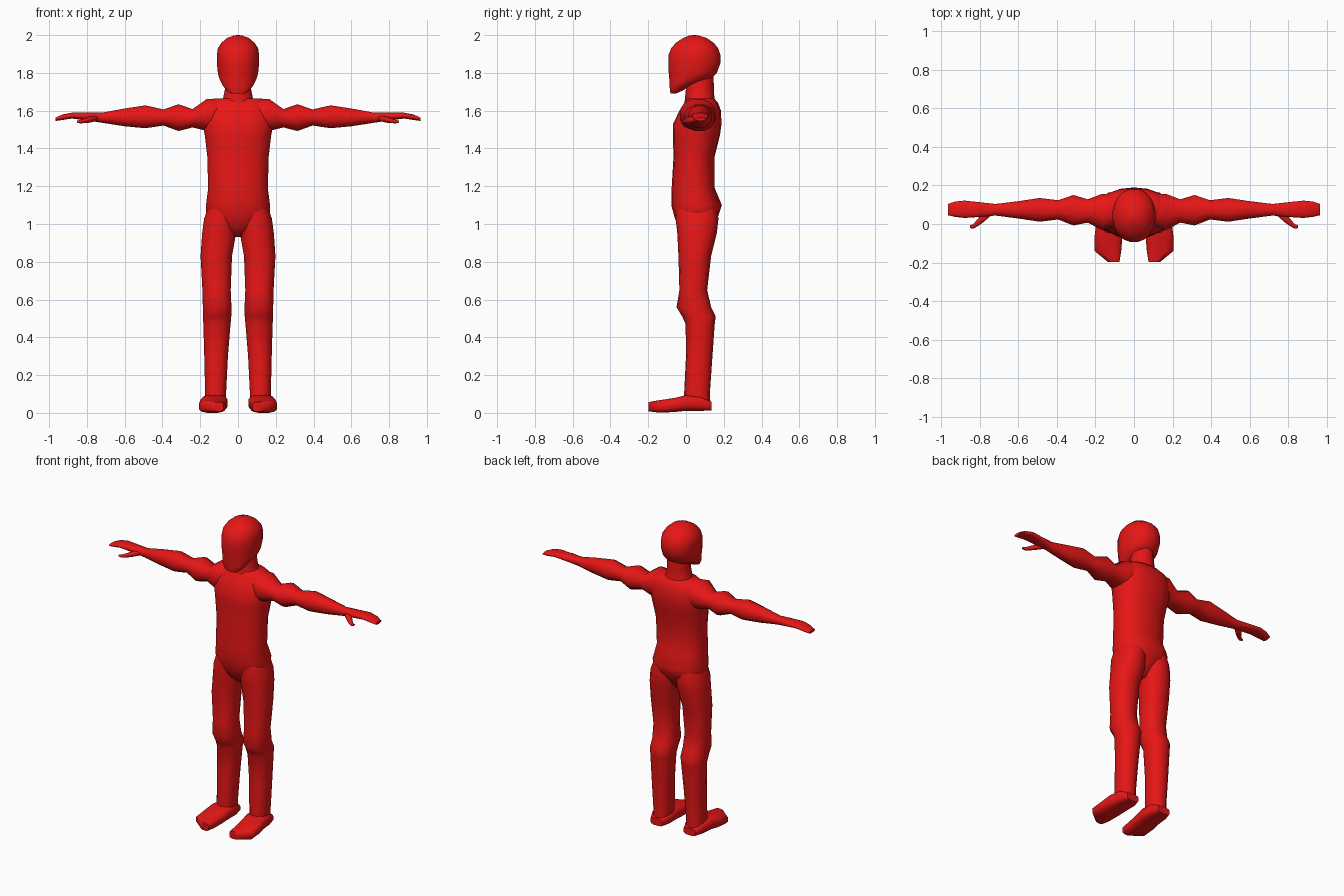
import bpy, bmesh, math
from mathutils import Vector

red = bpy.data.materials.new("red")
red.diffuse_color = (0.8, 0.008, 0.008, 1)


def loft(name, axis, rings, sides=14, power=2.3, mirror=False):
    """Skin over rings (t, a0, a1, b0, b1): position on axis, then the extents
    on the other two axes (z: x,y   x: y,z   y: x,z)."""
    bm = bmesh.new()
    loops = []
    for t, a0, a1, b0, b1 in rings:
        loop = []
        for i in range(sides):
            ang = 2 * math.pi * (i + 0.5) / sides
            c, s = math.cos(ang), math.sin(ang)
            a = (a0 + a1) / 2 + (a1 - a0) / 2 * math.copysign(abs(c) ** (2 / power), c)
            b = (b0 + b1) / 2 + (b1 - b0) / 2 * math.copysign(abs(s) ** (2 / power), s)
            co = {"x": (t, a, b), "y": (a, t, b), "z": (a, b, t)}[axis]
            loop.append(bm.verts.new(co))
        loops.append(loop)
    for lo, hi in zip(loops, loops[1:]):
        for i in range(sides):
            j = (i + 1) % sides
            bm.faces.new((lo[i], lo[j], hi[j], hi[i]))
    bm.faces.new(loops[0])
    bm.faces.new(loops[-1])
    if mirror:
        copy = bmesh.ops.duplicate(bm, geom=bm.verts[:] + bm.edges[:] + bm.faces[:])
        for v in copy["geom"]:
            if isinstance(v, bmesh.types.BMVert):
                v.co.x = -v.co.x
    bmesh.ops.recalc_face_normals(bm, faces=bm.faces[:])
    me = bpy.data.meshes.new(name)
    bm.to_mesh(me)
    bm.free()
    me.materials.append(red)
    ob = bpy.data.objects.new(name, me)
    bpy.context.collection.objects.link(ob)
    bpy.ops.object.select_all(action="DESELECT")
    ob.select_set(True)
    bpy.context.view_layer.objects.active = ob
    bpy.ops.object.shade_smooth_by_angle(angle=math.radians(60))
    return ob


def sym(z, r, y0, y1):
    return (z, -r, r, y0, y1)


# Torso, from crotch to collar
loft("torso", "z", [
    sym(0.93, 0.03, 0.01, 0.09), sym(0.98, 0.10, -0.04, 0.13),
    sym(1.04, 0.17, -0.062, 0.17), sym(1.10, 0.172, -0.078, 0.19),
    sym(1.19, 0.16, -0.076, 0.152), sym(1.36, 0.165, -0.066, 0.152),
    sym(1.47, 0.178, -0.07, 0.18), sym(1.53, 0.19, -0.068, 0.188),
    sym(1.60, 0.185, -0.035, 0.185), sym(1.64, 0.165, -0.01, 0.17),
    sym(1.665, 0.13, 0.005, 0.15)], sides=18)

# Neck
loft("neck", "z", [
    sym(1.62, 0.10, -0.01, 0.165), sym(1.67, 0.08, -0.005, 0.15),
    sym(1.72, 0.07, 0.0, 0.148), sym(1.79, 0.068, 0.0, 0.145)], power=2)

# Head with a flat face and jutting chin
loft("head", "z", [
    sym(1.69, 0.035, -0.082, -0.055), sym(1.705, 0.06, -0.085, -0.02),
    sym(1.735, 0.083, -0.088, 0.03), sym(1.77, 0.10, -0.09, 0.135),
    sym(1.80, 0.108, -0.093, 0.165), sym(1.85, 0.113, -0.095, 0.183),
    sym(1.895, 0.113, -0.094, 0.184), sym(1.93, 0.108, -0.08, 0.172),
    sym(1.96, 0.088, -0.054, 0.147), sym(1.985, 0.058, -0.015, 0.11),
    sym(1.997, 0.025, 0.015, 0.07), sym(2.0, 0.006, 0.036, 0.05)],
    sides=20, power=2.1)

# Arms with bulging upper arm and forearm, ending in flat hands
loft("arms", "x", [
    (0.10, -0.01, 0.16, 1.50, 1.665), (0.165, -0.035, 0.16, 1.49, 1.665),
    (0.24, 0.005, 0.13, 1.51, 1.61), (0.315, -0.01, 0.153, 1.49, 1.636),
    (0.395, 0.022, 0.125, 1.52, 1.608), (0.49, 0.01, 0.137, 1.505, 1.63),
    (0.60, 0.027, 0.12, 1.516, 1.613), (0.72, 0.043, 0.105, 1.535, 1.59),
    (0.78, 0.037, 0.112, 1.545, 1.59), (0.88, 0.03, 0.123, 1.558, 1.59),
    (0.93, 0.036, 0.118, 1.55, 1.58), (0.967, 0.045, 0.105, 1.545, 1.563)],
    sides=12, power=2.2, mirror=True)

# Thumbs
loft("thumbs", "x", [
    (0.745, 0.04, 0.075, 1.545, 1.575), (0.785, 0.005, 0.06, 1.535, 1.57),
    (0.81, -0.012, 0.03, 1.533, 1.56), (0.835, -0.025, 0.0, 1.532, 1.552),
    (0.852, -0.022, -0.006, 1.536, 1.548)], sides=8, power=2, mirror=True)

# Legs
loft("legs", "z", [
    (1.10, 0.01, 0.155, -0.05, 0.16), (1.03, 0.002, 0.181, -0.055, 0.172),
    (0.95, 0.008, 0.192, -0.046, 0.163), (0.83, 0.03, 0.2, -0.04, 0.133),
    (0.65, 0.037, 0.19, -0.035, 0.112), (0.56, 0.033, 0.188, -0.05, 0.133),
    (0.51, 0.034, 0.188, -0.02, 0.157), (0.47, 0.038, 0.185, -0.002, 0.152),
    (0.30, 0.052, 0.18, 0.0, 0.14), (0.10, 0.062, 0.175, -0.01, 0.126),
    (0.04, 0.065, 0.175, -0.01, 0.13)], mirror=True)

# Feet, splayed slightly outward
loft("feet", "y", [
    (-0.198, 0.075, 0.135, 0.008, 0.058), (-0.14, 0.065, 0.207, 0.0, 0.068),
    (-0.06, 0.058, 0.206, 0.004, 0.08), (0.0, 0.053, 0.198, 0.01, 0.095),
    (0.08, 0.055, 0.188, 0.01, 0.09), (0.134, 0.075, 0.165, 0.012, 0.06)],
    sides=12, power=3.2, mirror=True)
